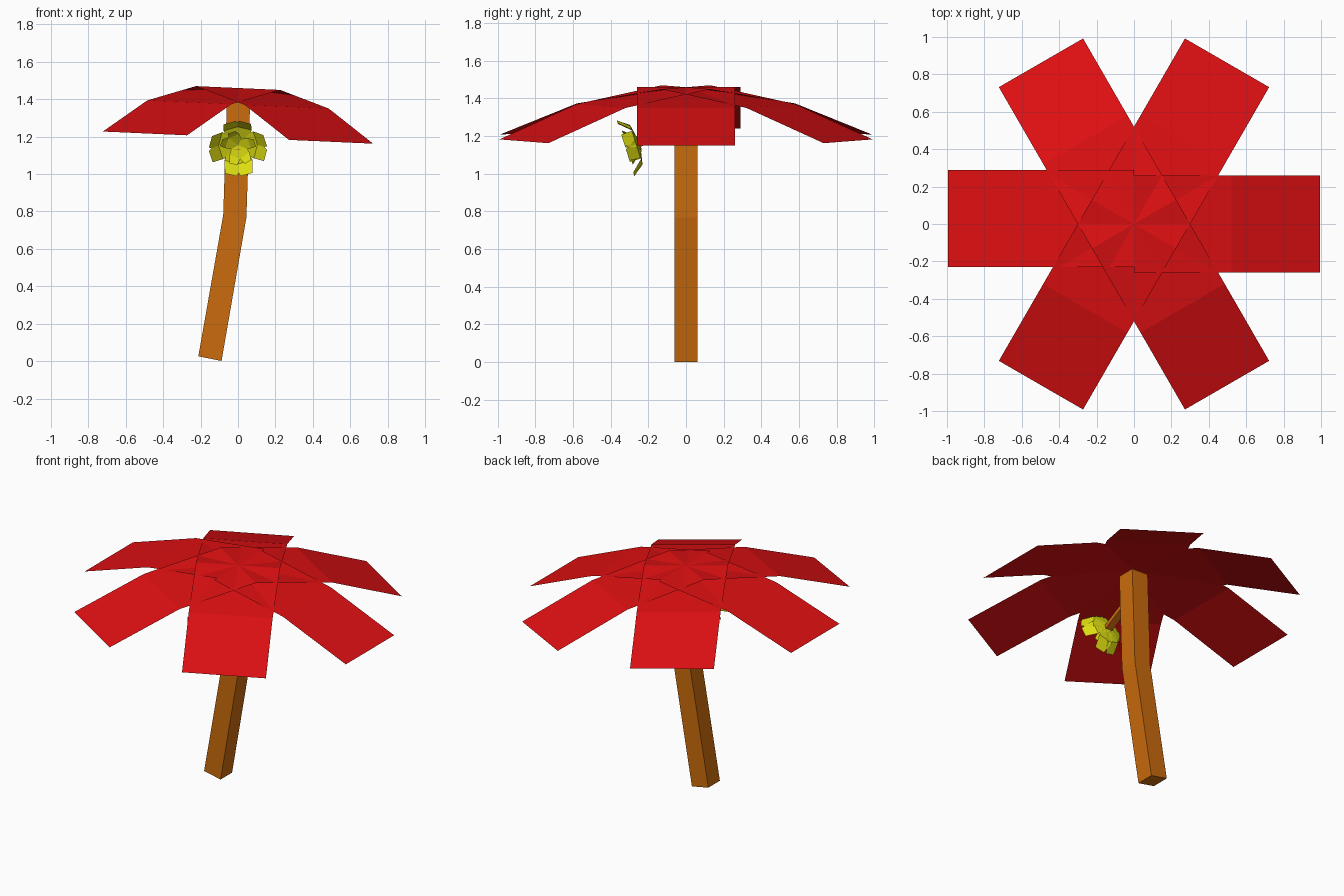
import bpy, math
from mathutils import Vector, Matrix

if "Cube" in bpy.data.objects:
    bpy.data.objects.remove(bpy.data.objects["Cube"])


def material(name, rgb):
    m = bpy.data.materials.new(name)
    m.diffuse_color = (*rgb, 1)
    m.use_nodes = True
    m.node_tree.nodes["Principled BSDF"].inputs["Base Color"].default_value = m.diffuse_color
    return m


RED = material("leaf red", (0.74, 0.005, 0.006))
BROWN = material("trunk orange brown", (0.60, 0.15, 0.004))
YELLOW = material("fruit yellow", (0.72, 0.72, 0.006))


def make(name, verts, faces, mat):
    me = bpy.data.meshes.new(name)
    me.from_pydata([tuple(v) for v in verts], [], faces)
    me.materials.append(mat)
    ob = bpy.data.objects.new(name, me)
    bpy.context.collection.objects.link(ob)
    return ob


def strip(profile):
    """Bent strip: profile is (distance, height, half width)."""
    verts = [Vector((r, s * w, h)) for r, h, w in profile for s in (-1, 1)]
    faces = [(2 * i, 2 * i + 2, 2 * i + 3, 2 * i + 1) for i in range(len(profile) - 1)]
    return verts, faces


def loft(name, rings, mat):
    """Closed square tube through rings of four points."""
    verts = [v for r in rings for v in r]
    faces = [(4 * i + j, 4 * i + (j + 1) % 4, 4 * i + 4 + (j + 1) % 4, 4 * i + 4 + j)
             for i in range(len(rings) - 1) for j in range(4)]
    n = len(verts)
    return make(name, verts, faces + [(3, 2, 1, 0), (n - 4, n - 3, n - 2, n - 1)], mat)


# trunk: leaning square post with one bend; (x, z, slope of the section)
rings = []
for x, z, tilt in ((-0.15, 0.013, -0.20), (-0.017, 0.775, -0.10), (0.004, 1.42, -0.04)):
    rings.append([(x + sx * 0.062, sy * 0.062, z + sx * 0.062 * tilt)
                  for sx, sy in ((-1, -1), (1, -1), (1, 1), (-1, 1))])
loft("trunk", rings, BROWN)

# stalk carrying the fruit
rings = []
for y, z in ((-0.03, 1.27), (-0.255, 1.15)):
    rings.append([(sx * 0.025, y + sz * 0.012, z + sz * 0.022)
                  for sx, sz in ((-1, -1), (-1, 1), (1, 1), (1, -1))])
loft("fruit_stalk", rings, BROWN)

# six drooping leaves, the crown tips slightly down towards +x
for k in range(6):
    verts, faces = strip([(0, 1.46, 0.26), (0.52, 1.372, 0.26), (0.995, 1.195, 0.26)])
    shift = Vector((0, 0.03 if k == 3 else 0, 0))
    turn = Matrix.Rotation(k * math.pi / 3, 3, 'Z')
    verts = [turn @ v + shift for v in verts]
    for v in verts:
        v.z -= 0.045 * v.x
    make("leaf_%d" % (k + 1), verts, faces, RED)

# fruit cluster: two rings of bent petals opening forward and down
axis = Vector((0, -0.95, -0.3)).normalized()
side = Vector((1, 0, 0))
frame = Matrix((side, axis.cross(side), axis)).transposed()
hub = Vector((0, -0.245, 1.16))
for ring, (count, size, lift) in enumerate(((8, 1.0, 0.0), (5, 0.62, 0.02))):
    for k in range(count):
        verts, faces = strip([(0, 0, 0.03), (0.10 * size, 0.02, 0.05 * size),
                              (0.152 * size, 0.08 * size, 0.033 * size)])
        turn = Matrix.Rotation((k + 0.3 * (k % 2)) * 2 * math.pi / count + 0.3, 3, 'Z')
        verts = [frame @ (turn @ v) + hub + axis * lift for v in verts]
        make("fruit_petal_%d_%d" % (ring + 1, k + 1), verts, faces, YELLOW)
